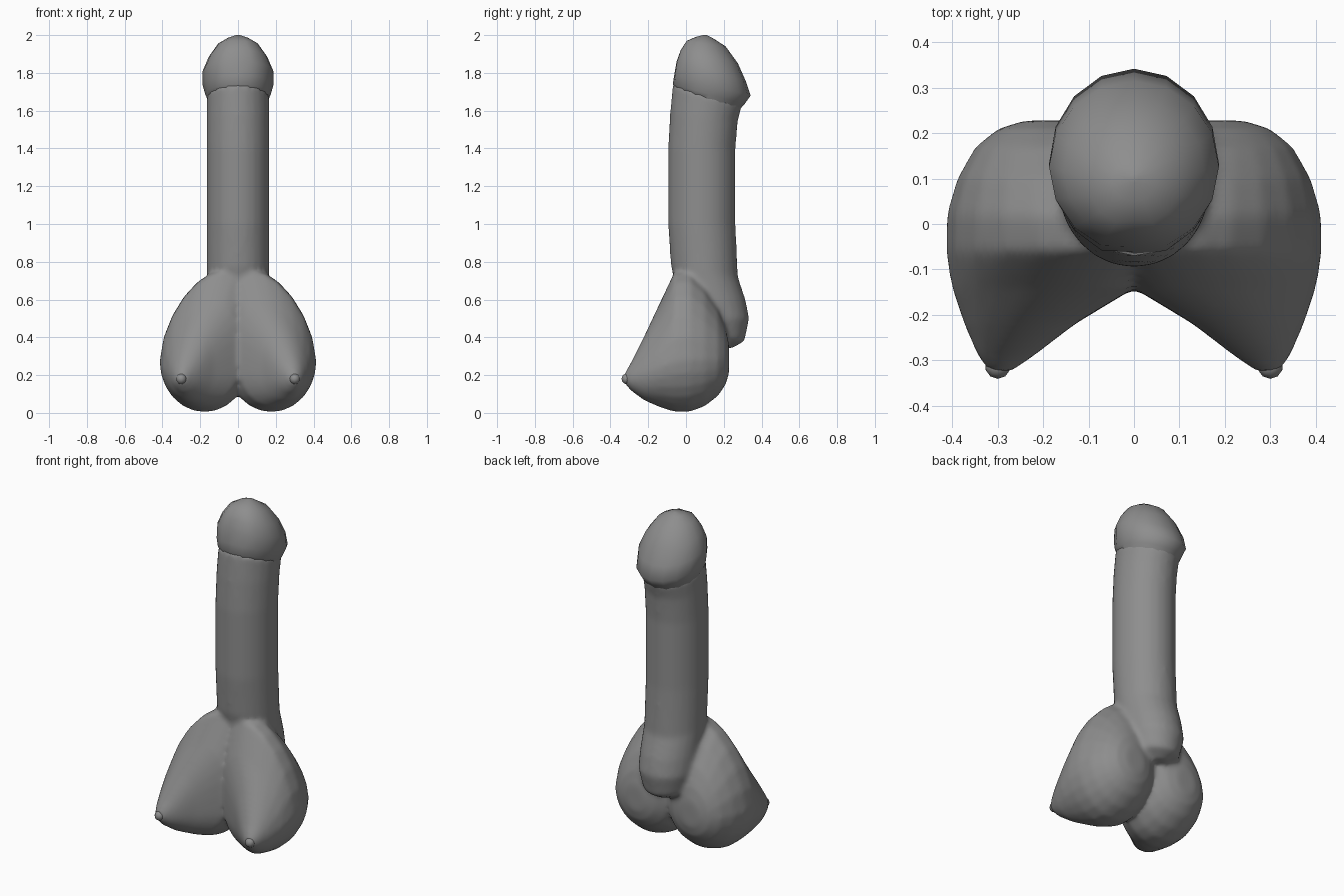
import bpy, bmesh, math
from mathutils import Vector

cube = bpy.data.objects.get("Cube")
if cube:
    bpy.data.objects.remove(cube, do_unlink=True)

grey = bpy.data.materials.new("plain grey")
grey.use_nodes = True
grey.diffuse_color = (0.27, 0.27, 0.27, 1)
grey.node_tree.nodes["Principled BSDF"].inputs["Base Color"].default_value = grey.diffuse_color


def skin(bm, rings):
    """Bridge a list of point rings into a closed skin."""
    loops = [[bm.verts.new(p) for p in ring] for ring in rings]
    n = len(loops[0])
    for a, b in zip(loops, loops[1:]):
        for i in range(n):
            j = (i + 1) % n
            bm.faces.new((a[i], a[j], b[j], b[i]))
    bm.faces.new(loops[0][::-1])
    bm.faces.new(loops[-1])


def tilted_ring(front, back, width, n):
    """Ellipse across x, spanning a front and a back (y, z) point."""
    f, b = Vector((0, *front)), Vector((0, *back))
    mid, half = (f + b) / 2, (b - f) / 2
    turns = [2 * math.pi * i / n for i in range(n)]
    return [mid + half * math.sin(t) + Vector((width * math.cos(t), 0, 0)) for t in turns]


def lobe_ring(y, inner, outer, low, high, wide_z, lean, side, n=24):
    """Egg section whose upper half leans toward the middle."""
    cx, hw = (inner + outer) / 2, (outer - inner) / 2
    ring = []
    for i in range(n):
        t = 2 * math.pi * i / n
        s = math.sin(t)
        z = wide_z + s * (high - wide_z if s > 0 else wide_z - low)
        x = cx + hw * math.cos(t) - lean * max(s, 0) ** 1.5
        ring.append((side * x, y, z))
    return ring


def finish(name, bm, angle=60):
    bmesh.ops.recalc_face_normals(bm, faces=bm.faces)
    mesh = bpy.data.meshes.new(name)
    bm.to_mesh(mesh)
    bm.free()
    mesh.materials.append(grey)
    obj = bpy.data.objects.new(name, mesh)
    bpy.context.collection.objects.link(obj)
    bpy.ops.object.select_all(action='DESELECT')
    obj.select_set(True)
    bpy.context.view_layer.objects.active = obj
    bpy.ops.object.shade_smooth_by_angle(angle=math.radians(angle))
    return obj


# Column with its rounded heel at the back: (front y, z), (back y, z), half width
column = [
    ((0.10, 0.36), (0.24, 0.34), 0.06),
    ((0.04, 0.40), (0.31, 0.38), 0.13),
    ((0.00, 0.50), (0.335, 0.50), 0.16),
    ((-0.04, 0.60), (0.315, 0.60), 0.165),
    ((-0.08, 0.78), (0.275, 0.72), 0.167),
    ((-0.095, 1.00), (0.262, 1.00), 0.167),
    ((-0.095, 1.40), (0.262, 1.40), 0.167),
    ((-0.085, 1.58), (0.275, 1.55), 0.167),
    ((-0.07, 1.74), (0.30, 1.64), 0.165),
]

# Lobe sections: y, inner x, outer x, low z, high z, widest z, lean
lobe = [
    (-0.325, 0.27, 0.32, 0.155, 0.21, 0.18, 0),
    (-0.29, 0.22, 0.345, 0.115, 0.27, 0.19, 0.01),
    (-0.22, 0.13, 0.375, 0.065, 0.41, 0.21, 0.04),
    (-0.14, 0.0, 0.402, 0.03, 0.58, 0.24, 0.08),
    (-0.06, -0.06, 0.415, 0.005, 0.75, 0.27, 0.10),
    (0.02, -0.06, 0.413, 0.005, 0.76, 0.28, 0.10),
    (0.10, -0.04, 0.39, 0.035, 0.68, 0.28, 0.08),
    (0.17, 0.0, 0.35, 0.09, 0.56, 0.28, 0.05),
    (0.21, 0.06, 0.30, 0.15, 0.45, 0.28, 0.02),
    (0.228, 0.12, 0.24, 0.21, 0.36, 0.28, 0),
]

bm = bmesh.new()
skin(bm, [tilted_ring(*r, 24) for r in column])
for side in (-1, 1):
    skin(bm, [lobe_ring(*r, side) for r in lobe])
body = finish("body", bm, 180)
remesh = body.modifiers.new("Blend", 'REMESH')
remesh.mode = 'VOXEL'
remesh.voxel_size = 0.014
remesh.use_smooth_shade = True
smooth = body.modifiers.new("Soften", 'SMOOTH')
smooth.factor = 0.5
smooth.iterations = 8

# Cap with a tilted rim
cap = [
    ((-0.05, 1.70), (0.27, 1.59), 0.155),
    ((-0.07, 1.74), (0.31, 1.635), 0.174),
    ((-0.074, 1.79), (0.342, 1.68), 0.187),
    ((-0.062, 1.86), (0.315, 1.76), 0.187),
    ((-0.04, 1.92), (0.275, 1.85), 0.155),
    ((-0.005, 1.97), (0.21, 1.94), 0.105),
    ((0.05, 1.99), (0.14, 1.985), 0.05),
    ((0.09, 2.0), (0.11, 2.0), 0.01),
]
bm = bmesh.new()
skin(bm, [tilted_ring(*r, 16) for r in cap])
# Shallow groove down the front of the cap
for v in bm.verts:
    if abs(v.co.x) < 0.01 and v.co.y < 0.03 and 1.76 < v.co.z < 1.98:
        v.co.y += 0.012
finish("cap", bm)

# Small rounded tips on the lobes
for name, side in (("right_tip", -1), ("left_tip", 1)):
    bm = bmesh.new()
    bmesh.ops.create_uvsphere(bm, u_segments=10, v_segments=8, radius=0.028)
    bmesh.ops.translate(bm, verts=bm.verts, vec=(side * 0.3, -0.313, 0.18))
    finish(name, bm)
